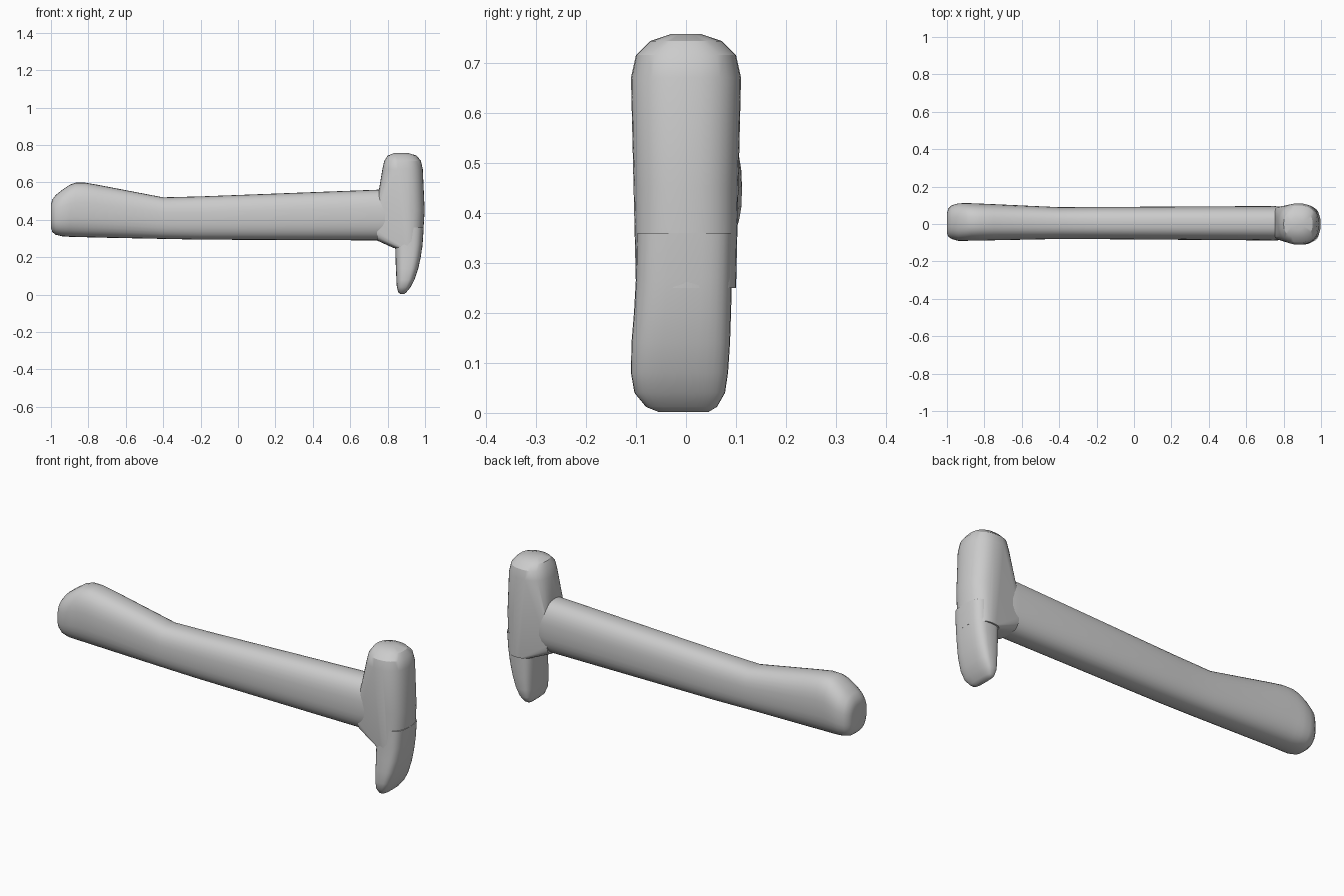
import bpy, bmesh, math

if "Cube" in bpy.data.objects:
    bpy.data.objects.remove(bpy.data.objects["Cube"])

N = 32


def ring(u0, u1, v0, v1, p):
    """Rounded-box outline (superellipse) between the given limits."""
    pts = []
    for i in range(N):
        a = 2 * math.pi * i / N
        c, s = math.cos(a), math.sin(a)
        u = math.copysign(abs(c) ** (2 / p), c)
        v = math.copysign(abs(s) ** (2 / p), s)
        pts.append(((u0 + u1) / 2 + u * (u1 - u0) / 2,
                    (v0 + v1) / 2 + v * (v1 - v0) / 2))
    return pts


def finish(name, bm, angle):
    bmesh.ops.recalc_face_normals(bm, faces=bm.faces)
    me = bpy.data.meshes.new(name)
    bm.to_mesh(me)
    bm.free()
    ob = bpy.data.objects.new(name, me)
    bpy.context.collection.objects.link(ob)
    bpy.ops.object.select_all(action='DESELECT')
    ob.select_set(True)
    bpy.context.view_layer.objects.active = ob
    bpy.ops.object.shade_smooth_by_angle(angle=math.radians(angle))
    return ob


def loft(name, rings, angle):
    bm = bmesh.new()
    loops = [[bm.verts.new(p) for p in r] for r in rings]
    for a, b in zip(loops, loops[1:]):
        for i in range(N):
            j = (i + 1) % N
            bm.faces.new((a[i], a[j], b[j], b[i]))
    bm.faces.new(loops[0])
    bm.faces.new(loops[-1])
    return finish(name, bm, angle)


# Handle: sections along x as (x, y0, y1, z0, z1)
handle = [
    (-1.00, -.05, .06, .36, .48),
    (-.993, -.068, .082, .335, .508),
    (-.975, -.08, .10, .32, .532),
    (-.94, -.09, .11, .312, .56),
    (-.90, -.09, .112, .309, .587),
    (-.87, -.089, .111, .308, .598),
    (-.82, -.089, .109, .307, .599),
    (-.75, -.087, .106, .305, .587),
    (-.40, -.08, .09, .298, .52),
    (-.20, -.081, .091, .294, .525),
    (.75, -.088, .096, .29, .561),
    (.80, -.085, .09, .30, .555),
]
loft("handle", [[(x, y, z) for y, z in ring(y0, y1, z0, z1, 2.5)]
                for x, y0, y1, z0, z1 in handle], 40)

# Head block: hull of upright sections (z, x0, x1, y half width) and the socket
block = [
    (.757, .835, .91, .03),
    (.743, .80, .955, .072),
    (.715, .782, .978, .10),
    (.67, .772, .988, .11),
    (.45, .80, .998, .104),
    (.25, .83, .985, .10),
]
bm = bmesh.new()
for z, x0, x1, w in block:
    for x, y in ring(x0, x1, -w, w, 2.4):
        bm.verts.new((x, y, z))
for y, z in ring(-.075, .085, .29, .49, 4):
    bm.verts.new((.742, y, z))
hull = bmesh.ops.convex_hull(bm, input=bm.verts)
loose = [v for v in bm.verts if not v.link_faces]
bmesh.ops.delete(bm, geom=loose, context='VERTS')
finish("head_block", bm, 30)

# Curved lower blade: sections (z, x0, x1, y0, y1)
blade = [
    (.002, .868, .886, -.055, .045),
    (.012, .857, .90, -.08, .062),
    (.04, .849, .923, -.103, .078),
    (.08, .847, .944, -.11, .084),
    (.14, .844, .964, -.109, .088),
    (.20, .842, .977, -.104, .09),
    (.27, .84, .987, -.10, .092),
    (.36, .84, .993, -.098, .094),
]
loft("lower_blade", [[(x, y, z) for x, y in ring(x0, x1, y0, y1, 3.2)]
                     for z, x0, x1, y0, y1 in blade], 40)
